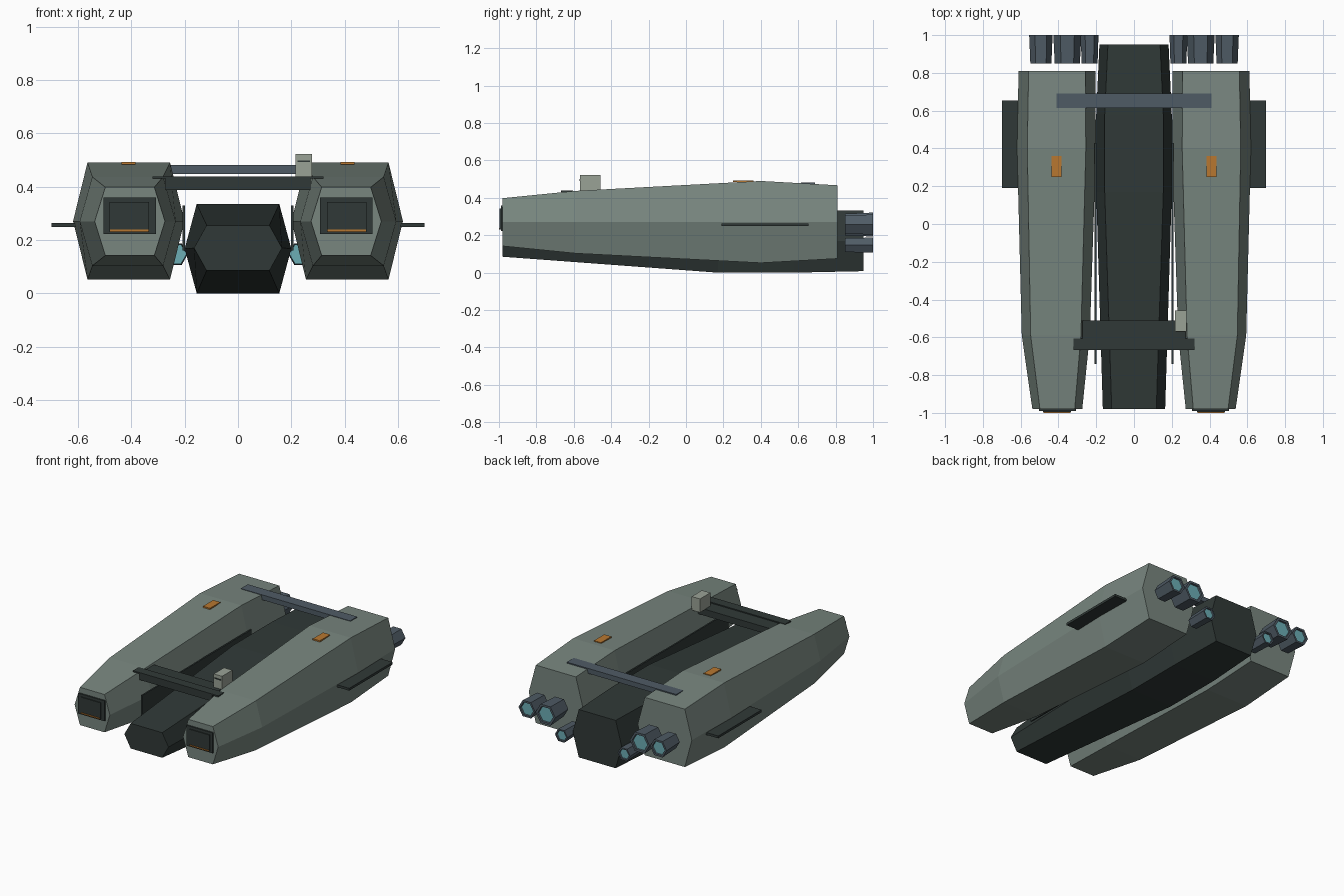
import bpy, bmesh, math

if "Cube" in bpy.data.objects:
    bpy.data.objects.remove(bpy.data.objects["Cube"])


def material(name, hex_code):
    def lin(c):
        return c / 12.92 if c <= 0.04045 else ((c + 0.055) / 1.055) ** 2.4
    m = bpy.data.materials.new(name)
    rgb = [lin(int(hex_code[i:i + 2], 16) / 255) for i in (0, 2, 4)]
    m.diffuse_color = (*rgb, 1)
    m.use_nodes = True
    m.node_tree.nodes["Principled BSDF"].inputs["Base Color"].default_value = m.diffuse_color
    return m


HULL = material("grey green hull", "78867F")
DARK = material("dark grey", "303937")
STEEL = material("blue steel", "4F5B65")
GLOW = material("cyan glow", "6CADB5")
AMBER = material("amber", "B87730")
PALE = material("pale grey", "9AA296")


def finish(name, bm, *mats):
    bmesh.ops.recalc_face_normals(bm, faces=bm.faces)
    me = bpy.data.meshes.new(name)
    bm.to_mesh(me)
    bm.free()
    for m in mats:
        me.materials.append(m)
    ob = bpy.data.objects.new(name, me)
    bpy.context.collection.objects.link(ob)
    return ob


def box(name, mat, x, y, z):
    """Box given by its (min, max) range on each axis."""
    bm = bmesh.new()
    bmesh.ops.create_cube(bm, size=1)
    for v in bm.verts:
        v.co = [(a + b) / 2 + c * (b - a) for c, (a, b) in zip(v.co, (x, y, z))]
    return finish(name, bm, mat)


def hex_loft(name, mat, sections):
    """Six-sided hull through sections (y, centre x, half width, half flat, bottom, top)."""
    bm = bmesh.new()
    rings = []
    for y, cx, w, f, lo, hi in sections:
        mid = (lo + hi) / 2
        pts = ((w, mid), (f, hi), (-f, hi), (-w, mid), (-f, lo), (f, lo))
        rings.append([bm.verts.new((cx + px, y, pz)) for px, pz in pts])
    for a, b in zip(rings, rings[1:]):
        for i in range(6):
            j = (i + 1) % 6
            bm.faces.new((a[i], a[j], b[j], b[i]))
    bm.faces.new(rings[0])
    bm.faces.new(rings[-1])
    return finish(name, bm, mat)


def engine(name, x, z, r):
    """Tapered six-sided thruster with glowing ends and a dark rim at the back."""
    bm = bmesh.new()
    rings = []
    for y, rad in ((0.85, r * 0.9), (1.0, r), (1.0, r * 0.78), (0.99, r * 0.74)):
        rings.append([bm.verts.new((x + rad * math.cos(i * math.pi / 3), y,
                                    z + rad * math.sin(i * math.pi / 3)))
                      for i in range(6)])
    for a, b in zip(rings, rings[1:]):
        for i in range(6):
            j = (i + 1) % 6
            bm.faces.new((a[i], a[j], b[j], b[i]))
    for ring in (rings[0], rings[-1]):
        bm.faces.new(ring).material_index = 1
    return finish(name, bm, STEEL, GLOW)


# Central keel body
hex_loft("keel_body", DARK, [
    (-0.98, 0, 0.165, 0.118, 0.085, 0.255),
    (0.17, 0, 0.200, 0.155, 0.0, 0.335),
    (0.58, 0, 0.200, 0.155, 0.0, 0.335),
    (0.95, 0, 0.183, 0.138, 0.008, 0.332)])

for side, s in (("right", 1), ("left", -1)):
    def mbox(name, mat, x, y, z):
        return box(f"{side}_{name}", mat, sorted((s * x[0], s * x[1])), y, z)

    # Side hull
    hex_loft(f"{side}_hull", HULL, [
        (-0.98, s * 0.406, 0.132, 0.092, 0.142, 0.398),
        (-0.59, s * 0.414, 0.180, 0.133, 0.103, 0.437),
        (0.40, s * 0.410, 0.209, 0.155, 0.052, 0.490),
        (0.81, s * 0.408, 0.203, 0.150, 0.075, 0.467)])

    # Front intake: frame, panel and lit strip
    mbox("intake_frame", DARK, (0.308, 0.504), (-0.99, -0.97), (0.222, 0.36))
    mbox("intake_panel", DARK, (0.334, 0.482), (-0.996, -0.98), (0.23, 0.342))
    mbox("intake_strip", AMBER, (0.336, 0.480), (-1.0, -0.99), (0.231, 0.239))

    # Fin, inner wall plate and roof marker
    mbox("side_fin", DARK, (0.55, 0.70), (0.19, 0.655), (0.248, 0.264))
    mbox("inner_wall", DARK, (0.199, 0.209), (-0.74, 0.43), (0.16, 0.33))
    mbox("roof_marker", AMBER, (0.385, 0.438), (0.25, 0.36), (0.484, 0.493))

    # Thrusters
    engine(f"{side}_outer_thruster", s * 0.493, 0.257, 0.062)
    engine(f"{side}_main_thruster", s * 0.353, 0.257, 0.074)
    engine(f"{side}_small_thruster", s * 0.235, 0.147, 0.047)

# Cross beams joining the hulls
box("rear_beam", STEEL, (-0.41, 0.41), (0.615, 0.69), (0.447, 0.481))
box("front_beam", DARK, (-0.272, 0.272), (-0.665, -0.51), (0.388, 0.432))
box("front_beam_plate", DARK, (-0.32, 0.32), (-0.668, -0.605), (0.430, 0.439))

# Sensor box with slit
box("sensor_box", PALE, (0.216, 0.278), (-0.568, -0.458), (0.43, 0.522))
box("sensor_slit", DARK, (0.223, 0.271), (-0.572, -0.565), (0.492, 0.499))
